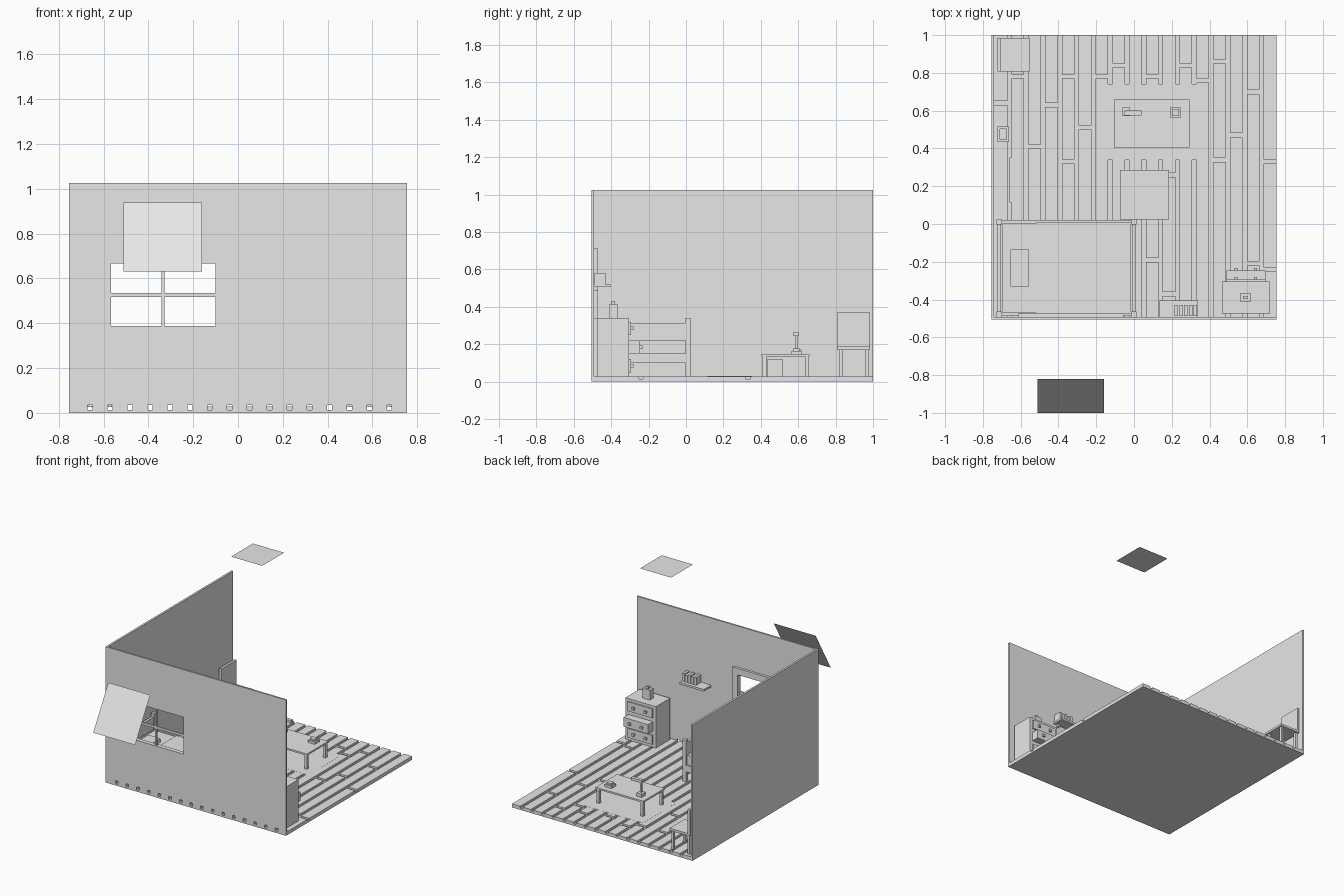
import bpy, bmesh
from mathutils import Matrix, Vector

cube = bpy.data.objects.get("Cube")
if cube:
    bpy.data.objects.remove(cube, do_unlink=True)

grey = bpy.data.materials.new("plain_grey")
grey.use_nodes = True
COLOUR = (0.8, 0.8, 0.8, 1)
grey.diffuse_color = COLOUR
grey.node_tree.nodes["Principled BSDF"].inputs["Base Color"].default_value = COLOUR


def finish(name, bm):
    mesh = bpy.data.meshes.new(name)
    bm.to_mesh(mesh)
    bm.free()
    mesh.materials.append(grey)
    obj = bpy.data.objects.new(name, mesh)
    bpy.context.scene.collection.objects.link(obj)
    return obj


def boxes(name, ranges):
    """One object from boxes given as (x0, x1, y0, y1, z0, z1)."""
    bm = bmesh.new()
    for x0, x1, y0, y1, z0, z1 in ranges:
        mid = Vector((x0 + x1, y0 + y1, z0 + z1)) / 2
        size = (x1 - x0, y1 - y0, z1 - z0, 1)
        bmesh.ops.create_cube(bm, size=1, matrix=Matrix.Translation(mid) @ Matrix.Diagonal(size))
    return finish(name, bm)


def sheet(name, corners):
    bm = bmesh.new()
    bm.faces.new([bm.verts.new(c) for c in corners])
    return finish(name, bm)


def legs(x0, x1, y0, y1, z0, z1, t):
    """Four corner legs inside a rectangle."""
    return [(x, x + t, y, y + t, z0, z1) for x in (x0, x1 - t) for y in (y0, y1 - t)]


X, FRONT, BACK, WALL = 0.755, -0.505, 1.0, 1.026
IN_X, IN_Y = -0.74, -0.492
GROOVE, FLOOR, HALF = 0.013, 0.027, 0.011

# Floor: base slab and planks separated by grooves
boxes("floor_base", [(-X, X, FRONT, BACK, 0, GROOVE)])
gaps = [-0.66 + 0.089 * i for i in range(16)]
joints = [[0.64], [0.78], [0.41], [0.63], [0.33, 0.78], [0.51], [0.78], [0.84], [],
          [-0.19, 0.78], [-0.37, 0.26], [0.84], [0.76], [0.34, 0.86], [0.47],
          [-0.21, 0.7], [-0.24, 0.33]]
edges = [IN_X - HALF] + gaps + [X + HALF]
planks = []
for i, cuts in enumerate(joints):
    ends = [IN_Y - HALF] + cuts + [BACK + HALF]
    for a, b in zip(ends, ends[1:]):
        planks.append((edges[i] + HALF, edges[i + 1] - HALF, a + HALF, b - HALF, GROOVE, FLOOR))
boxes("floor_planks", planks)
boxes("rug", [(-0.16, 0.35, 0.34, 0.74, GROOVE, FLOOR + 0.0005)])

# Walls, with the window and groove openings cut out
boxes("side_wall", [(-X, IN_X, IN_Y, BACK, GROOVE, WALL)])
front_wall = boxes("front_wall", [(-X, X, FRONT, IN_Y, 0, WALL)])
WX0, WX1, WZ0, WZ1 = -0.567, -0.1, 0.388, 0.667
cutter = boxes("wall_cutter", [(WX0, WX1, -0.6, -0.4, WZ0, WZ1)]
               + [(g - HALF, g + HALF, -0.6, -0.4, GROOVE, 0.036) for g in gaps])
cutter.hide_render = True
cutter.hide_viewport = True
cut = front_wall.modifiers.new("openings", 'BOOLEAN')
cut.operation = 'DIFFERENCE'
cut.solver = 'EXACT'
cut.object = cutter

# Window frame and bars
B = 0.048
boxes("window_frame", [
    (WX0 - B, WX1 + B, IN_Y, -0.473, WZ1, WZ1 + B),
    (WX0 - B, WX1 + B, IN_Y, -0.473, WZ0 - B, WZ0),
    (WX0 - B, WX0, IN_Y, -0.473, WZ0, WZ1),
    (WX1, WX1 + B, IN_Y, -0.473, WZ0, WZ1)])
boxes("window_bars", [
    (-0.342, -0.328, -0.503, -0.494, WZ0, WZ1),
    (WX0, WX1, -0.503, -0.494, 0.518, 0.536)])

# Loose light panels outside the room
sheet("window_panel", [(-0.51, -1, 0.63), (-0.16, -1, 0.63), (-0.16, -0.82, 0.94), (-0.51, -0.82, 0.94)])
sheet("ceiling_panel", [(-0.075, 0.025, 1.685), (0.185, 0.025, 1.685),
                        (0.185, 0.285, 1.685), (-0.075, 0.285, 1.685)])

# Bed
BX0, BX1, BY0, BY1 = -0.727, 0.012, -0.492, 0.025
boxes("bed_posts", legs(BX0, BX1, BY0, BY1, FLOOR, 0.34, 0.028))
boxes("bed_frame", [
    (x, x + 0.018, BY0 + 0.02, BY1 - 0.02, z0, z1)
    for x in (BX0 + 0.005, BX1 - 0.023) for z0, z1 in ((0.1, 0.15), (0.22, 0.315))]
    + [(BX0 + 0.02, BX1 - 0.02, y, y + 0.018, 0.1, 0.15) for y in (BY0 + 0.005, BY1 - 0.023)])
boxes("mattress", [(-0.7, -0.015, -0.47, 0.003, 0.11, 0.215)])
boxes("blanket", [(-0.52, -0.015, -0.475, 0.008, 0.14, 0.222)])
boxes("pillow", [(-0.655, -0.555, -0.33, -0.135, 0.215, 0.245)])

# Chest of drawers, the middle one pulled out
DX0, DX1, DY = 0.465, 0.72, -0.305
boxes("chest", [(DX0, DX1, -0.475, DY, FLOOR, 0.34)])
drawers, knobs = [], []
for z, y in ((0.05, -0.295), (0.15, -0.247), (0.25, -0.295)):
    drawers.append((DX0 + 0.025, DX1 - 0.025, DY - 0.01, y, z, z + 0.07))
    for x in (0.542, 0.643):
        knobs.append((x - 0.009, x + 0.009, y, y + 0.014, z + 0.026, z + 0.044))
boxes("drawers", drawers)
boxes("drawer_knobs", knobs)
boxes("lantern", [(0.56, 0.62, -0.41, -0.367, 0.34, 0.415), (0.578, 0.602, -0.398, -0.38, 0.415, 0.432)])

# Wall shelf and books
boxes("wall_shelf", [(0.135, 0.34, IN_Y, -0.405, 0.505, 0.52)]
      + [(x, x + 0.015, IN_Y, -0.47, 0.485, 0.505) for x in (0.16, 0.3)])
boxes("books", [(0.215 + 0.025 * i, 0.234 + 0.025 * i, -0.488, -0.43, 0.52, 0.58 - 0.006 * (i % 2))
                for i in range(5)])

# Low table with a lamp and a small box
TX0, TX1, TY0, TY1 = -0.105, 0.293, 0.405, 0.66
boxes("table_top", [(TX0, TX1, TY0, TY1, 0.134, 0.147)])
boxes("table_legs", legs(TX0 + 0.005, TX1 - 0.005, TY0 + 0.005, TY1 - 0.005, FLOOR, 0.134, 0.02))
boxes("table_lamp", [
    (-0.062, -0.02, 0.572, 0.618, 0.147, 0.172),
    (-0.046, -0.034, 0.585, 0.597, 0.172, 0.25),
    (-0.05, 0.04, 0.575, 0.602, 0.245, 0.265)])
boxes("small_box", [(0.19, 0.248, 0.563, 0.618, 0.147, 0.165), (0.2, 0.238, 0.573, 0.608, 0.165, 0.178)])

# Open bin and flat mats beside the wall
boxes("bin", [
    (-0.722, -0.662, 0.435, 0.447, FLOOR, 0.12), (-0.722, -0.662, 0.503, 0.515, FLOOR, 0.12),
    (-0.722, -0.71, 0.447, 0.503, FLOOR, 0.12), (-0.674, -0.662, 0.447, 0.503, FLOOR, 0.12),
    (-0.71, -0.674, 0.447, 0.503, FLOOR, 0.04)])
boxes("mats", [(x, x + 0.064, 0.115, 0.352, FLOOR, FLOOR + 0.003) for x in (-0.732, -0.659)])

# Chair in the corner
CX0, CX1, CY0, CY1 = -0.722, -0.552, 0.807, 0.985
boxes("chair_seat", [(CX0, CX1, CY0, CY1, 0.17, 0.187)])
boxes("chair_legs", legs(CX0 + 0.01, CX1 - 0.01, CY0 + 0.015, CY1 - 0.01, FLOOR, 0.17, 0.018))
boxes("chair_back", [(CX0, CX0 + 0.018, CY0, CY1, 0.187, 0.37)])
